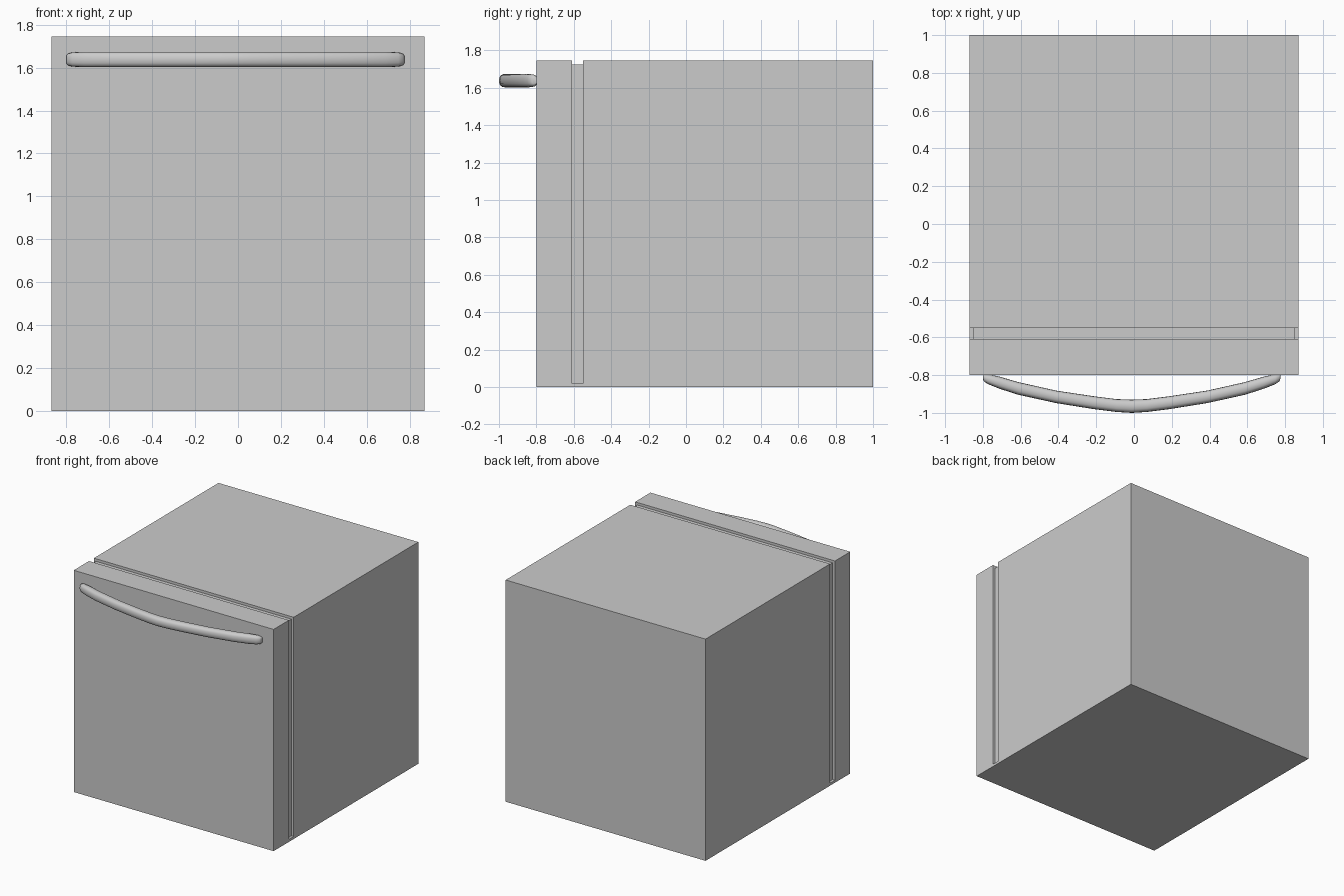
import bpy, bmesh, math

if "Cube" in bpy.data.objects:
    bpy.data.objects.remove(bpy.data.objects["Cube"])


def box(name, x, y, z):
    """Box from (min, max) pairs on each axis."""
    bm = bmesh.new()
    bmesh.ops.create_cube(bm, size=1)
    for v in bm.verts:
        for i, (lo, hi) in enumerate((x, y, z)):
            v.co[i] = lo + (v.co[i] + 0.5) * (hi - lo)
    me = bpy.data.meshes.new(name)
    bm.to_mesh(me)
    bm.free()
    ob = bpy.data.objects.new(name, me)
    bpy.context.collection.objects.link(ob)
    return ob


# Cabinet, door, recessed seal and the sill closing the gap underneath
W, H = 0.87, 1.745
box("cabinet", (-W, W), (-0.55, 1.0), (0, H))
box("door", (-W, W), (-0.80, -0.61), (0, H))
box("door_seal", (-0.85, 0.85), (-0.61, -0.55), (0.02, 1.725))
box("bottom_sill", (-W, W), (-0.61, -0.55), (0, 0.02))

# Bowed handle: half stations (distance from middle, inner y, outer y, half height)
half = [
    (0.0, -0.930, -1.000, 0.036),
    (0.08, -0.927, -0.995, 0.036),
    (0.20, -0.912, -0.980, 0.036),
    (0.40, -0.882, -0.948, 0.036),
    (0.60, -0.837, -0.904, 0.036),
    (0.70, -0.808, -0.872, 0.036),
    (0.76, -0.795, -0.848, 0.033),
    (0.782, -0.795, -0.834, 0.026),
    (0.7875, -0.795, -0.820, 0.018),
]
stations = [(-u, a, b, h) for u, a, b, h in half[:0:-1]] + half
SIDES, MID_X, MID_Z = 16, -0.0125, 1.638


def squircle(c):
    return math.copysign(abs(c) ** 0.8, c)


bm = bmesh.new()
rings = []
for u, inner, outer, h in stations:
    ring = []
    for k in range(SIDES):
        t = 2 * math.pi * k / SIDES
        y = (inner + outer) / 2 + squircle(math.cos(t)) * (inner - outer) / 2
        ring.append(bm.verts.new((MID_X + u, y, MID_Z + h * squircle(math.sin(t)))))
    rings.append(ring)
for a, b in zip(rings, rings[1:]):
    for k in range(SIDES):
        n = (k + 1) % SIDES
        bm.faces.new((a[k], a[n], b[n], b[k]))
bm.faces.new(rings[0])
bm.faces.new(rings[-1])
bmesh.ops.recalc_face_normals(bm, faces=bm.faces)
me = bpy.data.meshes.new("door_handle")
bm.to_mesh(me)
bm.free()
handle = bpy.data.objects.new("door_handle", me)
bpy.context.collection.objects.link(handle)
bpy.context.view_layer.objects.active = handle
handle.select_set(True)
bpy.ops.object.shade_smooth_by_angle(angle=math.radians(40))
